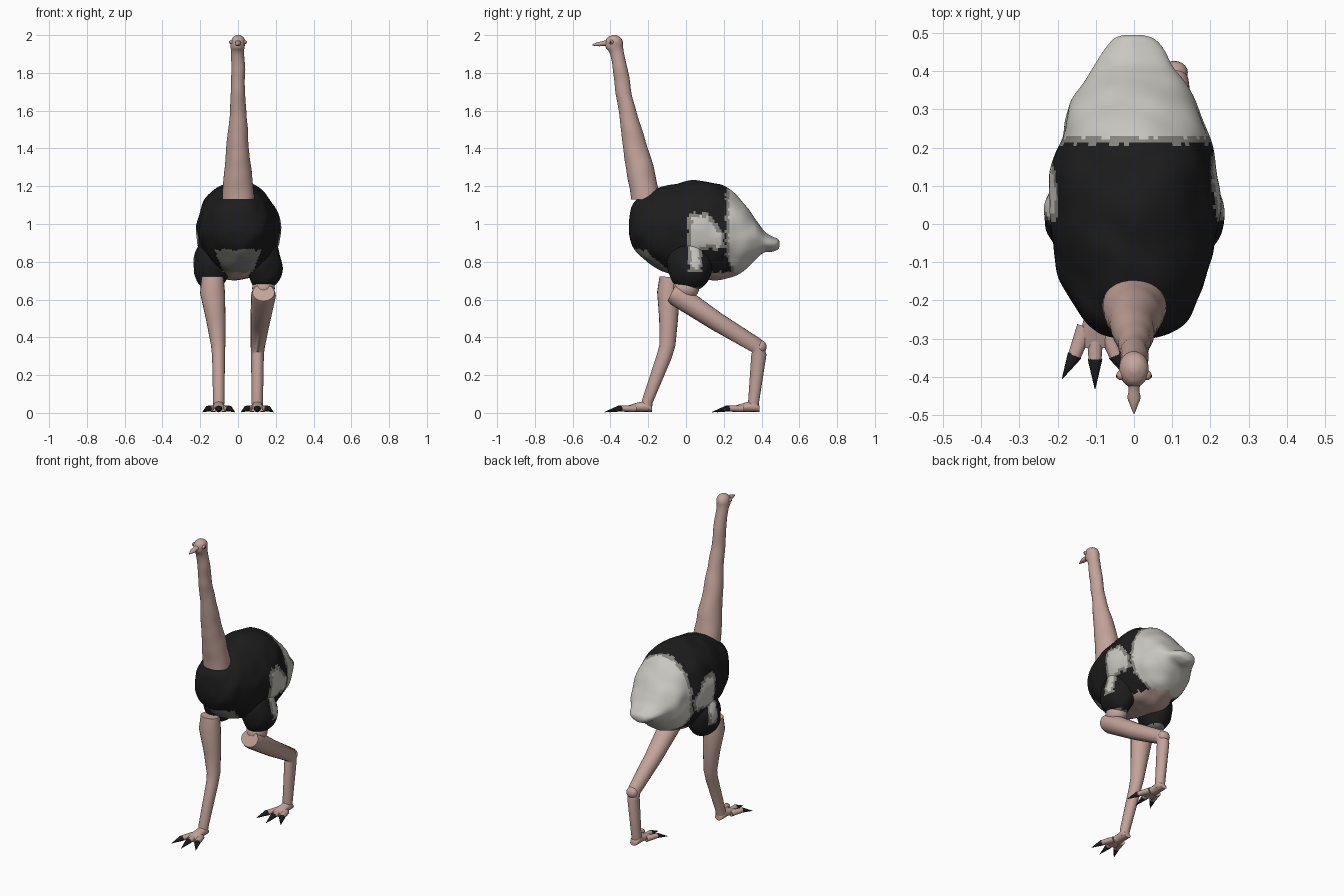
import bpy
import math
from mathutils import Vector, noise

if "Cube" in bpy.data.objects:
    bpy.data.objects.remove(bpy.data.objects["Cube"])


def material(name, rgb):
    m = bpy.data.materials.new(name)
    m.use_nodes = True
    m.diffuse_color = (*rgb, 1)
    m.node_tree.nodes["Principled BSDF"].inputs["Base Color"].default_value = (*rgb, 1)
    return m


BLACK = material("black_feather", (0.012, 0.012, 0.012))
WHITE = material("pale_feather", (0.58, 0.57, 0.53))
GREY = material("grey_feather", (0.24, 0.235, 0.21))
SKIN = material("pink_skin", (0.55, 0.37, 0.325))
CLAW = material("dark_claw", (0.012, 0.012, 0.014))
PLUMAGE = [BLACK, WHITE, GREY, SKIN]


def spline(rows, steps):
    """Catmull-Rom interpolation of rows of numbers."""
    out = []
    last = len(rows) - 1
    for i in range(last):
        p = [rows[max(0, min(last, i + k))] for k in (-1, 0, 1, 2)]
        for s in range(steps):
            t = s / steps
            out.append([0.5 * (2 * b + (c - a) * t + (2 * a - 5 * b + 4 * c - d) * t * t
                               + (3 * b - a - 3 * c + d) * t ** 3)
                        for a, b, c, d in zip(*p)])
    return out + [list(rows[-1])]


def finish(name, verts, faces, mats, paint=None, angle=60):
    mesh = bpy.data.meshes.new(name)
    mesh.from_pydata(verts, [], faces)
    for m in mats:
        mesh.materials.append(m)
    obj = bpy.data.objects.new(name, mesh)
    bpy.context.collection.objects.link(obj)
    if paint:
        for f in mesh.polygons:
            f.material_index = paint(f.center)
    bpy.ops.object.select_all(action='DESELECT')
    obj.select_set(True)
    bpy.context.view_layer.objects.active = obj
    bpy.ops.object.mode_set(mode='EDIT')
    bpy.ops.mesh.select_all(action='SELECT')
    bpy.ops.mesh.normals_make_consistent(inside=False)
    bpy.ops.object.mode_set(mode='OBJECT')
    bpy.ops.object.shade_smooth_by_angle(angle=math.radians(angle))
    return obj


def loft(name, rings, mats, sides=20, lump=0.0, **kw):
    """Skin a row of ellipses, each given as centre, half axis, half axis."""
    verts, faces = [], []
    for c, u, v in rings:
        for k in range(sides):
            a = math.tau * k / sides
            p = c + u * math.cos(a) + v * math.sin(a)
            if lump:
                p += (p - c).normalized() * lump * noise.noise(p * 11)
            verts.append(p)
    for i in range(len(rings) - 1):
        for k in range(sides):
            n = (k + 1) % sides
            faces.append((i * sides + k, i * sides + n, (i + 1) * sides + n, (i + 1) * sides + k))
    faces.append(tuple(range(sides)))
    faces.append(tuple((len(rings) - 1) * sides + k for k in range(sides)))
    return finish(name, verts, faces, mats, **kw)


def limb(name, points, radii, mats, **kw):
    """Round tube through points, mitred at the bends."""
    pts = [Vector(p) for p in points]
    rings = []
    for i, (p, r) in enumerate(zip(pts, radii)):
        d = (pts[min(i + 1, len(pts) - 1)] - pts[max(i - 1, 0)]).normalized()
        v = d.cross(Vector((1, 0, 0))).normalized()
        rings.append((p, v.cross(d).normalized() * r[0], v * r[1]))
    return loft(name, rings, mats, **kw)


def ball(name, centre, size, mats, seg=24, lump=0.0, **kw):
    """Ellipsoid lofted from bottom to top."""
    rings = []
    for i in range(seg + 1):
        a = math.pi * (0.02 + 0.96 * i / seg)
        s = math.sin(a)
        rings.append((Vector(centre) - Vector((0, 0, size[2] * math.cos(a))),
                      Vector((size[0] * s, 0, 0)), Vector((0, size[1] * s, 0))))
    return loft(name, rings, mats, sides=seg * 2, lump=lump, **kw)


# Plumage colours by position: pale rump, wing patches, grey breast, bare belly
def plumage(p):
    jag = 0.012 * noise.noise(p * 40)
    x, y, z = abs(p.x), p.y + jag, p.z + jag
    if z < 0.745 and x < 0.13 and -0.12 < y < 0.3:
        return 3
    breast = min(0.865 - z, 0.125 - x - (0.865 - z) * 0.4, -0.06 - y)
    if breast > 0:
        return 2
    stem = min(0.085 - y, z - 0.75)
    fan = min(z - 0.865, 0.2 - y - 0.8 * max(0, z - 0.95))
    wing = min(max(stem, fan), y - 0.01, 1.06 - z, x - 0.1)
    rump = y - 0.21
    if z < 0.84:
        rump -= 0.3 * (0.84 - z)
    score = max(wing, rump)
    return 1 if score > 0.018 else 2 if score > 0 else 0


def thigh_plumage(p):
    return 2 if p.z < 0.662 + 0.01 * noise.noise(p * 40) else plumage(p) if p.z > 0.75 else 0


# Body: y, bottom, top, half width
body = [(-0.303, 0.95, 1.01, 0.03), (-0.285, 0.885, 1.10, 0.095), (-0.24, 0.83, 1.15, 0.145),
        (-0.15, 0.765, 1.19, 0.185), (-0.05, 0.73, 1.215, 0.21), (0.05, 0.705, 1.23, 0.222),
        (0.15, 0.70, 1.215, 0.214), (0.23, 0.715, 1.185, 0.195), (0.30, 0.745, 1.12, 0.172),
        (0.36, 0.805, 1.04, 0.142), (0.41, 0.85, 0.965, 0.108), (0.455, 0.86, 0.935, 0.08),
        (0.485, 0.87, 0.92, 0.05), (0.495, 0.885, 0.905, 0.02)]
loft("body", [(Vector((0, y, (b + t) / 2)), Vector((w, 0, 0)), Vector((0, 0, (t - b) / 2)))
              for y, b, t, w in spline(body, 9)], PLUMAGE, sides=96, lump=0.012, paint=plumage)

# Neck and head: z, front y, back y, half width
neck = [(1.13, -0.295, -0.13, 0.085), (1.20, -0.302, -0.15, 0.08), (1.30, -0.318, -0.172, 0.068),
        (1.40, -0.334, -0.20, 0.06), (1.50, -0.343, -0.235, 0.052), (1.60, -0.357, -0.265, 0.043),
        (1.70, -0.372, -0.288, 0.038), (1.80, -0.387, -0.306, 0.036), (1.90, -0.402, -0.328, 0.034),
        (1.935, -0.425, -0.333, 0.036), (1.965, -0.428, -0.334, 0.037), (1.987, -0.416, -0.346, 0.028),
        (2.0, -0.39, -0.37, 0.01)]
loft("neck_and_head", [(Vector((0, (f + b) / 2, z)), Vector((w, 0, 0)), Vector((0, (b - f) / 2, 0)))
                       for z, f, b, w in spline(neck, 5)], [SKIN], sides=32, lump=0.006)

# Beak: y, z, half width, half height
beak = [(-0.405, 1.96, 0.026, 0.022), (-0.43, 1.957, 0.014, 0.014), (-0.455, 1.953, 0.017, 0.012),
        (-0.475, 1.951, 0.01, 0.009), (-0.496, 1.948, 0.002, 0.003)]
loft("beak", [(Vector((0, y, z)), Vector((w, 0, 0)), Vector((0, 0, h)))
              for y, z, w, h in spline(beak, 4)], [SKIN], sides=16)

# Leg paths: hip, knee, ankle as (y, z); the right leg reaches forward
legs = {"right": (-1, [(-0.09, 0.72), (-0.093, 0.64), (-0.092, 0.50), (-0.098, 0.36),
                       (-0.115, 0.30), (-0.205, 0.06), (-0.208, 0.02)], -0.18),
        "left": (1, [(-0.075, 0.637), (-0.045, 0.622), (0.16, 0.485), (0.375, 0.355),
                     (0.386, 0.31), (0.358, 0.06), (0.358, 0.02)], 0.39)}
across = (0.135, 0.135, 0.118, 0.105, 0.103, 0.102, 0.102)
girth = [(0.058, 0.05), (0.066, 0.06), (0.052, 0.05), (0.038, 0.042),
         (0.034, 0.04), (0.03, 0.029), (0.028, 0.028)]

for side, (sx, path, heel) in legs.items():
    ball(side + "_thigh", (sx * 0.14, 0.02, 0.785), (0.095, 0.118, 0.14), PLUMAGE,
         seg=32, lump=0.014, paint=thigh_plumage)
    if side == "left":
        ball("left_hip", (0.135, 0.0, 0.66), (0.06, 0.07, 0.06), [SKIN], seg=12)
        ball("left_knee", (0.105, 0.397, 0.35), (0.036, 0.03, 0.035), [SKIN], seg=10)
    limb(side + "_leg", [(sx * x, y, z) for x, (y, z) in zip(across, path)], girth, [SKIN])

    # Foot pad: distance forward, half width, height
    pad = [(0.0, 0.022, 0.03), (0.025, 0.031, 0.055), (0.07, 0.03, 0.05), (0.12, 0.045, 0.035),
           (0.145, 0.055, 0.025)]
    loft(side + "_foot", [(Vector((sx * 0.102, heel - d, h / 2 + 0.006)), Vector((w, 0, 0)),
                           Vector((0, 0, h / 2))) for d, w, h in spline(pad, 3)], [SKIN], sides=16)

    # Three toes, each ending in a long pointed claw
    for label, spread in (("inner", -1), ("middle", 0), ("outer", 1)):
        reach = 0.165 if spread else 0.175
        base = Vector((sx * 0.102 + spread * 0.025, heel - 0.09, 0.022))
        tip = Vector((sx * 0.102 + spread * 0.054, heel - reach, 0.023))
        point = Vector((sx * 0.102 + spread * 0.086, heel - reach - (0.06 if spread else 0.077), 0.004))
        limb(f"{side}_{label}_toe", [base, tip], [(0.023, 0.018), (0.017, 0.015)], [SKIN], sides=12)
        limb(f"{side}_{label}_claw", [base.lerp(tip, 0.9), tip, point],
             [(0.014, 0.014), (0.019, 0.016), (0.001, 0.001)], [CLAW], sides=8)

# Eyes
for label, sx in (("left", 1), ("right", -1)):
    ball(label + "_eyelid", (sx * 0.034, -0.396, 1.963), (0.012, 0.013, 0.012), [SKIN], seg=8)
    ball(label + "_eye", (sx * 0.041, -0.398, 1.963), (0.006, 0.007, 0.007), [CLAW], seg=8)
